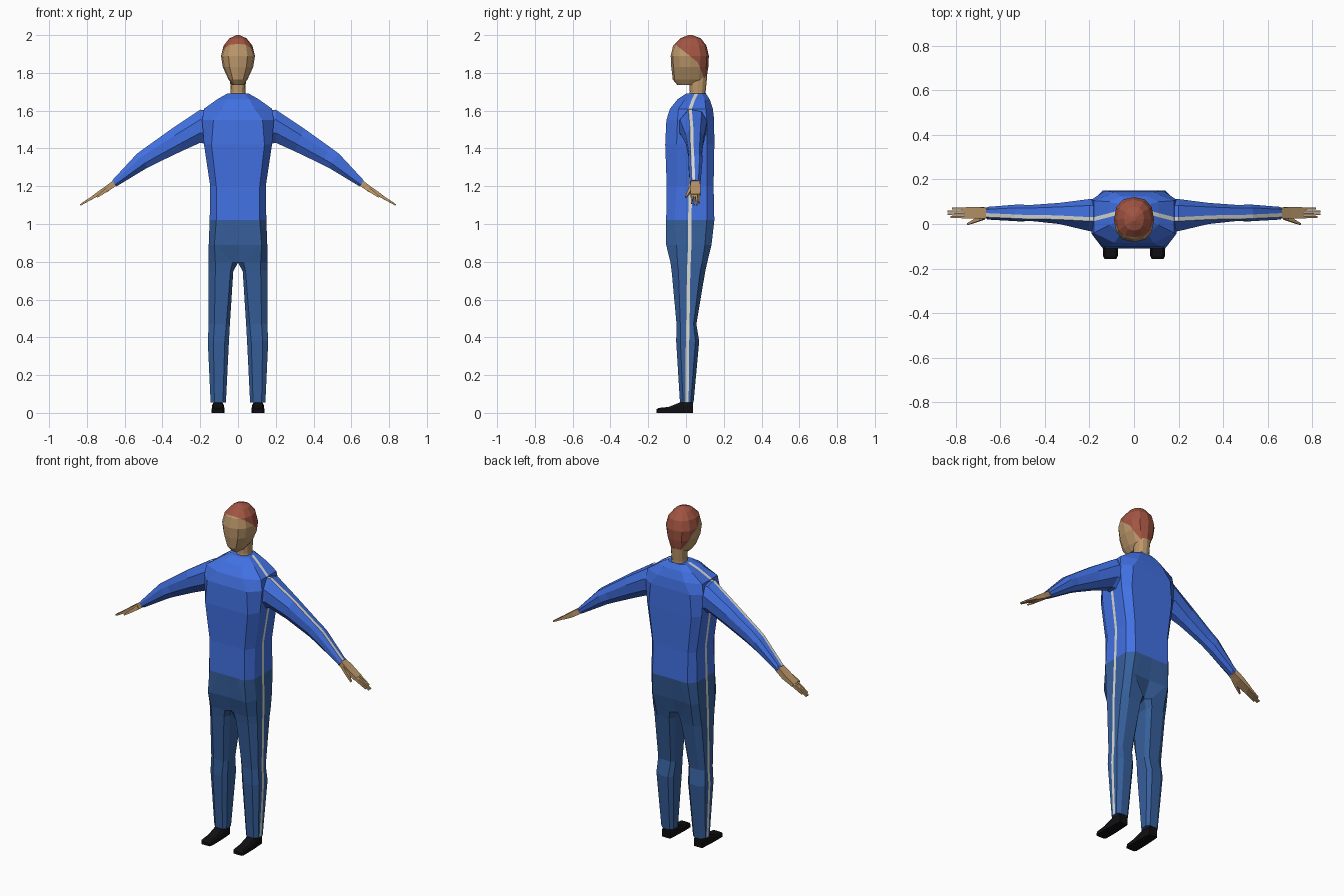
import bpy, bmesh, math
from mathutils import Vector

if "Cube" in bpy.data.objects:
    bpy.data.objects.remove(bpy.data.objects["Cube"])


def material(name, r, g, b):
    m = bpy.data.materials.new(name)
    m.diffuse_color = (r, g, b, 1)
    m.use_nodes = True
    m.node_tree.nodes["Principled BSDF"].inputs["Base Color"].default_value = m.diffuse_color
    return m


BLUE = material("jacket_blue", .054, .165, .76)
NAVY = material("trouser_blue", .037, .115, .33)
WHITE = material("stripe_white", .70, .70, .66)
SKIN = material("skin", .50, .31, .145)
HAIR = material("hair_red_brown", .36, .09, .055)
BLACK = material("shoe_black", .005, .005, .006)
W = .009  # half width of the stripe


def finish(name, bm, mats):
    """Turn one half into an object mirrored across x = 0."""
    bmesh.ops.recalc_face_normals(bm, faces=bm.faces)
    me = bpy.data.meshes.new(name)
    bm.to_mesh(me)
    bm.free()
    for m in mats:
        me.materials.append(m)
    ob = bpy.data.objects.new(name, me)
    bpy.context.collection.objects.link(ob)
    mirror = ob.modifiers.new("mirror", 'MIRROR')
    mirror.use_clip = True
    mirror.merge_threshold = .0005
    return ob


def loft(bm, rings, stripe=None):
    """Skin closed rings; faces lying on the mirror plane are left out."""
    rows = [[bm.verts.new(p) for p in r] for r in rings]
    n = len(rows[0])

    def face(vs, mat=0):
        if any(abs(v.co.x) > 1e-4 for v in vs):
            bm.faces.new(vs).material_index = mat

    for a, b in zip(rows, rows[1:]):
        for i in range(n):
            j = (i + 1) % n
            face((a[i], a[j], b[j], b[i]), 1 if i == stripe else 0)
    face(rows[0])
    face(rows[-1])


# Jacket body: z, side x, front x, front y, side front y, stripe y, side back y, back y
body = [
    (1.02, .150, .115, -.105, -.060, .020, .110, .150),
    (1.20, .147, .115, -.102, -.050, .024, .110, .146),
    (1.42, .180, .140, -.110, -.050, .030, .110, .150),
    (1.55, .190, .130, -.104, -.045, .028, .110, .149),
    (1.61, .180, .088, -.085, -.040, .022, .105, .142),
    (1.66, .110, .060, -.045, -.005, .040, .100, .125),
    (1.69, .058, .035, .000, .020, .055, .085, .106)]
bm = bmesh.new()
loft(bm, [[(0, yf, z), (xf, yf, z), (xs, sf, z), (xs, s - W, z), (xs, s + W, z),
           (xs, sb, z), (xf, yb, z), (0, yb, z)]
          for z, xs, xf, yf, sf, s, sb, yb in body], stripe=3)
finish("jacket_body", bm, [BLUE, WHITE])

# Trousers: z, inner x, panel x, front x, side x, then y of inner front, front,
# side front, stripe, side back, back, inner back
leg = [
    (1.02, 0, .060, .115, .150, -.105, -.105, -.060, .020, .110, .150, .150),
    (.89, 0, .110, .125, .155, -.100, -.105, -.050, .020, .100, .135, .130),
    (.795, 0, .030, .120, .156, -.065, -.082, -.045, .016, .085, .112, .085),
    (.75, .025, .040, .120, .156, -.040, -.076, -.040, .014, .075, .102, .070),
    (.47, .043, .062, .125, .155, -.030, -.050, -.030, .010, .040, .055, .035),
    (.38, .048, .070, .130, .160, -.030, -.052, -.030, .008, .050, .070, .050),
    (.055, .064, .080, .125, .145, -.015, -.032, -.015, .005, .025, .040, .025)]
bm = bmesh.new()
loft(bm, [[(xi, fi, z), (xa, yf, z), (xf, yf, z), (xs, sf, z), (xs, s - W, z),
           (xs, s + W, z), (xs, sb, z), (xf, yb, z), (xa, yb, z), (xi, bi, z)]
          for z, xi, xa, xf, xs, fi, yf, sf, s, sb, yb, bi in leg], stripe=4)
finish("trousers", bm, [NAVY, WHITE])

# Sleeves: top x, top z, bottom x, bottom z, front y, back y, stripe y
sleeve = [
    (.14, 1.600, .15, 1.420, -.040, .115, .022),
    (.20, 1.605, .20, 1.430, -.032, .112, .022),
    (.35, 1.505, .30, 1.385, .000, .095, .030),
    (.49, 1.405, .44, 1.318, .015, .085, .032),
    (.535, 1.372, .48, 1.298, .012, .088, .034),
    (.665, 1.232, .645, 1.198, .020, .077, .040)]
rings = []
for xt, zt, xb, zb, yf, yb, s in sleeve:
    top, low = Vector((xt, 0, zt)), Vector((xb, 0, zb))
    d = yb - yf
    rings.append([top.lerp(low, t) + Vector((0, y, 0)) for y, t in (
        (s - W, 0), (s + W, 0), (yb - .2 * d, .06), (yb, .35), (yb - .05 * d, .75),
        (yb - .35 * d, 1), (yf + .3 * d, 1), (yf, .7), (yf, .3))])
bm = bmesh.new()
loft(bm, rings, stripe=0)
finish("sleeves", bm, [BLUE, WHITE])


def bar(bm, stations):
    """Rectangular bar: x, y, z of centre, half width in y, half thickness."""
    rings = []
    for x, y, z, w, h in stations:
        dx, dz = h * .53, h * .85
        rings.append([(x - dx, y - w, z - dz), (x + dx, y - w, z + dz),
                      (x + dx, y + w, z + dz), (x - dx, y + w, z - dz)])
    loft(bm, rings)


# Hands: palm, four fingers and thumb
bm = bmesh.new()
bar(bm, [(.645, .049, 1.222, .022, .016), (.695, .050, 1.186, .027, .015),
         (.755, .050, 1.150, .025, .010)])
for i, tip in enumerate((.822, .835, .835, .815)):
    y = .031 + i * .0127
    bar(bm, [(.745, y, 1.156, .0058, .009),
             (tip, y, 1.152 - (tip - .752) * .62, .004, .004)])
bar(bm, [(.675, .030, 1.196, .010, .010), (.715, .014, 1.166, .008, .008),
         (.748, -.001, 1.142, .004, .004)])
finish("hands", bm, [SKIN])

# Shoes, lofted from heel to toe: y, inner x, outer x, top z
bm = bmesh.new()
loft(bm, [[(a, y, 0), (b, y, 0), (b, y, h * .7), (b - .008, y, h), (a + .008, y, h),
           (a, y, h * .7)]
          for y, a, b, h in ((.038, .078, .132, .058), (-.03, .074, .137, .056),
                             (-.09, .072, .139, .032), (-.145, .073, .139, .026),
                             (-.157, .080, .132, .018))])
finish("shoes", bm, [BLACK])


def half_ring(z, w, yf, yb, power=.85):
    """Right half of a rounded twelve-sided ring."""
    pts = []
    for i in range(7):
        a = math.radians(30 * i)
        c, s = -math.cos(a), math.sin(a)
        c = math.copysign(abs(c) ** power, c)
        x = 0 if i in (0, 6) else w * s ** power
        pts.append((x, (yf + yb) / 2 + c * (yb - yf) / 2, z))
    return pts


# Neck
bm = bmesh.new()
loft(bm, [half_ring(1.65, .046, .010, .108), half_ring(1.70, .040, .020, .104),
          half_ring(1.78, .042, .015, .112)])
finish("neck", bm, [SKIN])

# Head: z, half width, front y, back y
head = [(1.735, .028, -.045, .070), (1.765, .050, -.070, .108), (1.83, .080, -.078, .118),
        (1.89, .090, -.081, .121), (1.945, .076, -.068, .108), (1.983, .045, -.030, .078),
        (2.0, .008, .012, .034)]
bm = bmesh.new()
loft(bm, [half_ring(*h) for h in head])
# Hairline: two sloping cuts, hair lies above or behind either of them
cuts = [(Vector((0, -.055, 1.95)), Vector((0, .80, 1))),
        (Vector((0, .060, 1.86)), Vector((0, 2.4, 1)))]
for p, n in cuts:
    bmesh.ops.bisect_plane(bm, geom=bm.verts[:] + bm.edges[:] + bm.faces[:],
                           plane_co=p, plane_no=n, dist=1e-5)
for f in bm.faces:
    c = f.calc_center_median()
    f.material_index = int(any((c - p).dot(n) > 0 for p, n in cuts))
finish("head", bm, [SKIN, HAIR])
